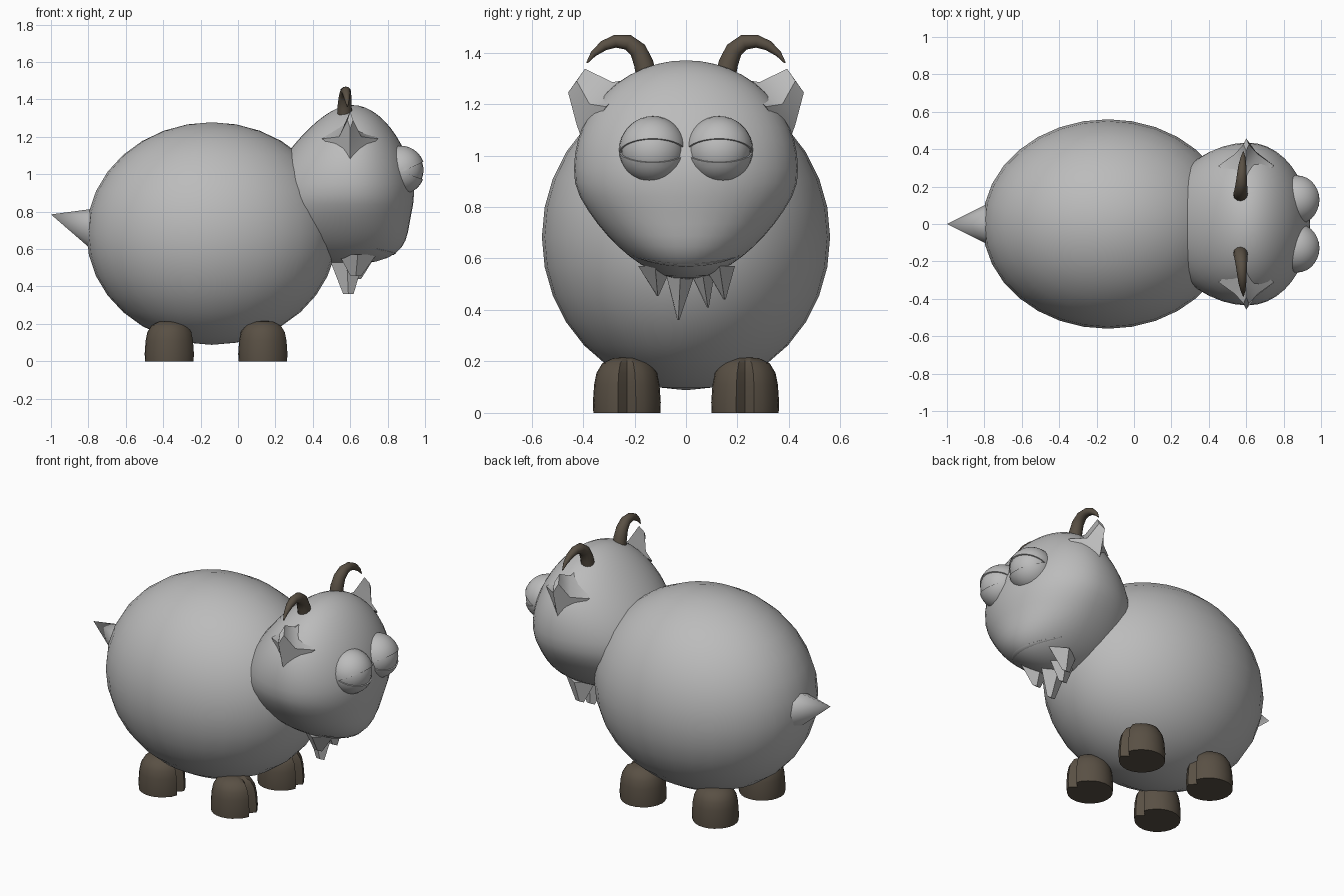
import bpy, bmesh, math
from mathutils import Vector, Matrix

if "Cube" in bpy.data.objects:
    bpy.data.objects.remove(bpy.data.objects["Cube"])


def material(name, rgb):
    m = bpy.data.materials.new(name)
    m.diffuse_color = (*rgb, 1)
    m.use_nodes = True
    m.node_tree.nodes["Principled BSDF"].inputs["Base Color"].default_value = m.diffuse_color
    return m


GREY = material("wool grey", (0.5, 0.5, 0.5))
BROWN = material("horn brown", (0.10, 0.08, 0.058))


def finish(bm, name, mat, angle=40):
    """Turn a bmesh into a shaded, coloured object."""
    bmesh.ops.recalc_face_normals(bm, faces=bm.faces)
    me = bpy.data.meshes.new(name)
    bm.to_mesh(me)
    bm.free()
    me.materials.append(mat)
    ob = bpy.data.objects.new(name, me)
    bpy.context.collection.objects.link(ob)
    bpy.ops.object.select_all(action='DESELECT')
    ob.select_set(True)
    bpy.context.view_layer.objects.active = ob
    bpy.ops.object.shade_smooth_by_angle(angle=math.radians(angle))
    return ob


def sphere(center, scale, u=32, v=16):
    bm = bmesh.new()
    bmesh.ops.create_uvsphere(bm, u_segments=u, v_segments=v, radius=1)
    for p in bm.verts:
        p.co = Vector([p.co[i] * scale[i] + center[i] for i in range(3)])
    return bm


def loft(rings, name, mat, angle=40):
    """Skin a list of equal rings of points and cap both ends."""
    bm = bmesh.new()
    rs = [[bm.verts.new(p) for p in r] for r in rings]
    n = len(rs[0])
    for a, b in zip(rs, rs[1:]):
        for i in range(n):
            j = (i + 1) % n
            bm.faces.new((a[i], a[j], b[j], b[i]))
    bm.faces.new(rs[0])
    bm.faces.new(rs[-1])
    return finish(bm, name, mat, angle)


def tube(path, radii, name, mat, n=12, flat=1.0):
    """Round tapered tube along a path, framed against the x axis."""
    pts = [Vector(p) for p in path]
    rings = []
    for i, p in enumerate(pts):
        t = (pts[min(i + 1, len(pts) - 1)] - pts[max(i - 1, 0)]).normalized()
        ref = Vector((0, 0, 1)) if flat != 1.0 else Vector((1, 0, 0))
        a = (ref - t * ref.dot(t)).normalized()
        b = t.cross(a)
        rings.append([p + radii[i] * (math.cos(k) * a * flat + math.sin(k) * b)
                      for k in (2 * math.pi * j / n for j in range(n))])
    return loft(rings, name, mat)


# Body
finish(sphere((-0.14, 0, 0.683), (0.67, 0.56, 0.595)), "body", GREY)

# Head: sphere with a narrower muzzle and a neck that widens downwards
bm = sphere((0, 0, 0), (1, 1, 1), 40, 24)
for p in bm.verts:
    x, y, z = p.co
    z *= 0.42 if z > 0 else 0.43
    d = max(0, -z)
    if x > 0:
        x *= 0.33 - 0.13 * max(0, z) + 0.07 * d + 2.2 * max(0, d - 0.15) ** 2
    else:
        x *= 0.44 - 0.4 * z
    y *= 0.435 * (1 - 0.65 * max(0, d - 0.08))
    p.co = (0.61 + x, y, 0.95 + z)
finish(bm, "head", GREY)

# Upper lip overhanging the mouth
lip = []
for i in range(13):
    t = -1 + i / 6
    lip.append((0.70 + 0.112 * (1 - t * t), 0.205 * t, 0.578 + 0.034 * t * t))
tube(lip, [0.006 + 0.026 * (1 - (i / 6 - 1) ** 2) for i in range(13)],
     "upper_lip", GREY, 8, 0.4)

# Tail
bm = bmesh.new()
ring = [bm.verts.new((-0.74, 0.13 * math.sin(a), 0.69 + 0.13 * math.cos(a)))
        for a in (math.pi * i / 4 for i in range(8))]
tip = bm.verts.new((-1.0, 0, 0.785))
for i in range(8):
    bm.faces.new((ring[i], ring[(i + 1) % 8], tip))
bm.faces.new(ring)
finish(bm, "tail", GREY, 50)

# Beard: tapered tufts as (top y, tip y, tip z, half width, top x, tip x)
tufts = [(-0.12, -0.11, 0.455, 0.065, 0.64, 0.63),
         (-0.02, -0.03, 0.36, 0.065, 0.58, 0.59),
         (0.06, 0.085, 0.41, 0.055, 0.59, 0.60),
         (0.13, 0.15, 0.44, 0.06, 0.64, 0.63)]
for i, (y0, y1, z1, w, x0, x1) in enumerate(tufts):
    top = [(x0 + dx, y0 + dy, 0.57)
           for dx, dy in ((-0.10, 0), (0, -w), (0.10, 0), (0, w))]
    end = [(x1 + dx, y1 + dy, z1)
           for dx, dy in ((-0.028, 0), (0, -0.004), (0.028, 0), (0, 0.004))]
    loft([top, end], f"beard_tuft_{i + 1}", GREY, 25)

for s, side in ((-1, "right"), (1, "left")):
    # Ear: flared base narrowing to a blunt edge
    base = [(0.60, 0.20, 1.30), (0.75, 0.31, 1.19), (0.60, 0.40, 1.05), (0.45, 0.31, 1.19)]
    mid = [(0.60, 0.285, 1.285), (0.66, 0.375, 1.20), (0.60, 0.425, 1.12), (0.54, 0.375, 1.20)]
    end = [(0.60, 0.393, 1.337), (0.615, 0.425, 1.29), (0.60, 0.458, 1.245), (0.585, 0.425, 1.29)]
    loft([[(x, s * y, z) for x, y, z in r] for r in (base, mid, end)],
         f"ear_{side}", GREY, 50)

    # Horn
    path = [(0.57, 0.15, 1.29), (0.57, 0.165, 1.36), (0.572, 0.187, 1.41),
            (0.575, 0.225, 1.44), (0.577, 0.275, 1.444), (0.58, 0.32, 1.427),
            (0.583, 0.36, 1.395), (0.585, 0.385, 1.36)]
    tube([(x, s * y, z) for x, y, z in path],
         [0.040, 0.038, 0.034, 0.030, 0.025, 0.020, 0.012, 0.003],
         f"horn_{side}", BROWN)

    # Eye with an upper and a lower lid
    c = Vector((0.868, s * 0.129, 1.022))
    finish(sphere(c, (0.124,) * 3, 24, 16), f"eyeball_{side}", GREY)
    for lid, deg, up in (("upper", 25, 1), ("lower", -19, -1)):
        a = math.radians(deg)
        bm = sphere(c, (0.131,) * 3, 28, 18)
        bmesh.ops.bisect_plane(
            bm, geom=bm.verts[:] + bm.edges[:] + bm.faces[:],
            plane_co=(0.875, 0, 1.012),
            plane_no=(math.sin(a) * up, 0, -math.cos(a) * up), clear_outer=True)
        bmesh.ops.holes_fill(bm, edges=[e for e in bm.edges if e.is_boundary])
        finish(bm, f"{lid}_eyelid_{side}", GREY)

    # Hooves: rounded stubs with a cleft at the front
    for cx, end_name in ((-0.367, "back"), (0.133, "front")):
        rings = []
        for r, z in ((0.130, 0), (0.132, 0.04), (0.127, 0.11), (0.118, 0.155),
                     (0.095, 0.193), (0.055, 0.212), (0.01, 0.216)):
            ring = []
            for i in range(24):
                a = math.pi * i / 12
                k = r * (0.72 if i == 0 else 1.03 if i in (1, 2, 22, 23) else 1)
                ring.append((cx + k * math.cos(a), s * 0.23 + k * math.sin(a), z))
            rings.append(ring)
        loft(rings, f"{end_name}_hoof_{side}", BROWN)
